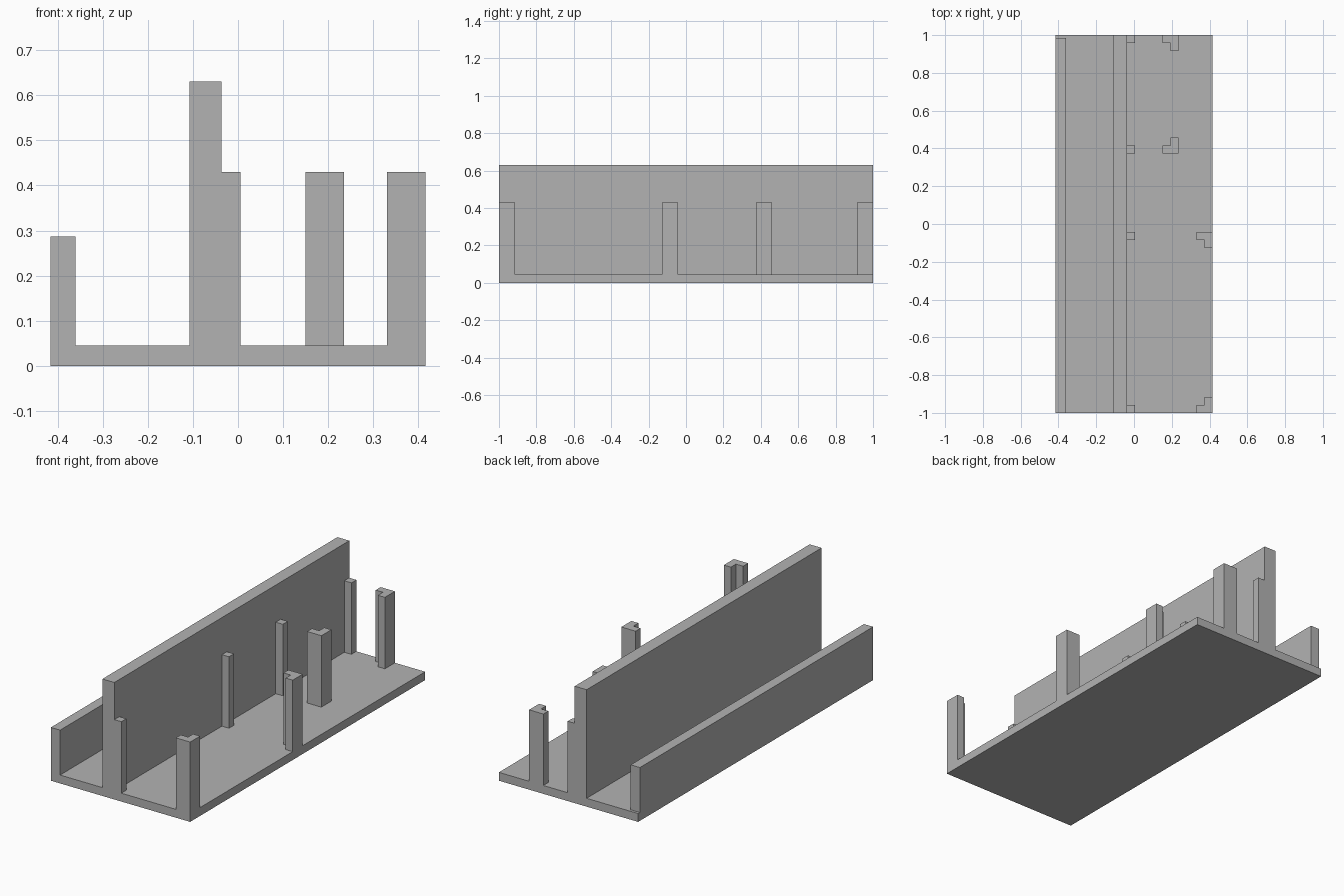
import bpy
import bmesh

cube = bpy.data.objects.get("Cube")
if cube:
    bpy.data.objects.remove(cube, do_unlink=True)

grey = bpy.data.materials.new("plain grey")
grey.use_nodes = True
color = (0.45, 0.45, 0.45, 1)
grey.diffuse_color = color
grey.node_tree.nodes["Principled BSDF"].inputs["Base Color"].default_value = color

HALF_W, FLOOR, POST_TOP = 0.415, 0.045, 0.43
THICK, POST_W = 0.042, 0.085


def prism(name, outline, z0, z1):
    """Extrude a flat outline upward from z0 to z1."""
    bm = bmesh.new()
    face = bm.faces.new([bm.verts.new((x, y, z0)) for x, y in outline])
    top = bmesh.ops.extrude_face_region(bm, geom=[face])["geom"]
    for v in top:
        if isinstance(v, bmesh.types.BMVert):
            v.co.z = z1
    bmesh.ops.recalc_face_normals(bm, faces=bm.faces)
    mesh = bpy.data.meshes.new(name)
    bm.to_mesh(mesh)
    bm.free()
    mesh.materials.append(grey)
    obj = bpy.data.objects.new(name, mesh)
    bpy.context.collection.objects.link(obj)
    return obj


def box(name, x0, x1, y0, y1, z0, z1):
    return prism(name, [(x0, y0), (x1, y0), (x1, y1), (x0, y1)], z0, z1)


# Floor slab and the two long walls
box("floor", -HALF_W, HALF_W, -1, 1, 0, FLOOR)
box("low_wall", -HALF_W, -0.36, -1, 0.985, FLOOR, 0.287)
box("tall_wall", -0.108, -0.037, -1, 1, FLOOR, 0.63)

# Each row: outer corner of the angled post, and the y direction of its leg
rows = [("front", HALF_W, -1, 1),
        ("front_middle", HALF_W, -0.042, -1),
        ("back_middle", 0.235, 0.374, 1),
        ("back", 0.235, 1, -1)]
for label, x, y, s in rows:
    # Angled post with an L-shaped section
    inner, leg_end = y + s * THICK, y + s * POST_W
    prism(label + "_angle_post",
          [(x, y), (x, leg_end), (x - THICK, leg_end), (x - THICK, inner),
           (x - POST_W, inner), (x - POST_W, y)], FLOOR, POST_TOP)
    # Square post against the tall wall
    box(label + "_wall_post", -0.037, 0.005, min(y, inner), max(y, inner),
        FLOOR, POST_TOP)
